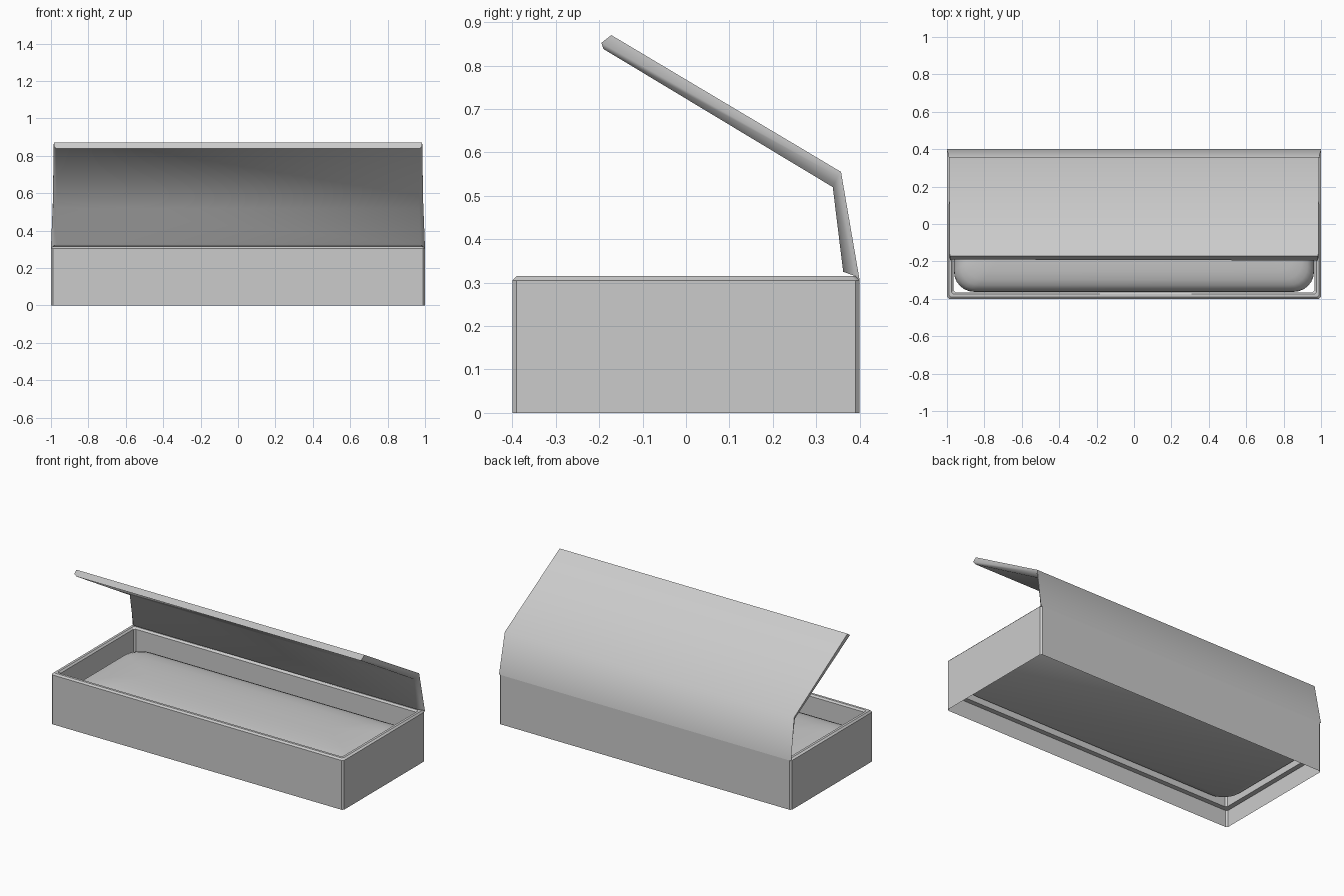
import bpy, bmesh, math

if "Cube" in bpy.data.objects:
    bpy.data.objects.remove(bpy.data.objects["Cube"])

def finish(name, bm, angle=40):
    bmesh.ops.recalc_face_normals(bm, faces=bm.faces)
    me = bpy.data.meshes.new(name)
    bm.to_mesh(me)
    bm.free()
    ob = bpy.data.objects.new(name, me)
    bpy.context.collection.objects.link(ob)
    bpy.ops.object.select_all(action='DESELECT')
    ob.select_set(True)
    bpy.context.view_layer.objects.active = ob
    bpy.ops.object.shade_smooth_by_angle(angle=math.radians(angle))
    return ob

def rounded_rect(hx, hy, r, steps):
    # outline of a rectangle with rounded (or chamfered) corners
    pts = []
    for k, (sx, sy) in enumerate([(1, 1), (-1, 1), (-1, -1), (1, -1)]):
        for i in range(steps + 1):
            a = math.pi / 2 * (k + i / steps)
            pts.append((sx * (hx - r) + r * math.cos(a), sy * (hy - r) + r * math.sin(a)))
    return pts

def loft(bm, rings, closed=True):
    loops = [[bm.verts.new(p) for p in ring] for ring in rings]
    n = len(loops[0])
    for a, b in zip(loops, loops[1:]):
        for i in range(n):
            j = (i + 1) % n
            bm.faces.new((a[i], a[j], b[j], b[i]))
    return loops

# open box frame: thin walls with a chamfered rim, stepped inside
bm = bmesh.new()
frame = [(0, 0), (0, .305), (.01, .315), (.025, .315), (.035, .305), (.035, .10), (.005, .10)]
loft(bm, [[(x, y, z) for x, y in rounded_rect(1 - o, .4 - o, .01, 1)] for o, z in frame])
finish("box_frame", bm, 30)

# soft cushion: flat underside, rounded sides, gently wavy crown
bm = bmesh.new()
section = [(.015, .125), (.0, .145), (.003, .165), (.015, .19), (.035, .208), (.065, .222),
           (.11, .232), (.17, .238), (.25, .242), (.33, .243)]
rings = []
for o, z in section:
    r = max(.02, .11 - o * .25)
    ring = []
    for x, y in rounded_rect(.963 - o, .363 - o, min(r, .363 - o), 6):
        ring.append((x, y, z))
    rings.append(ring)
loops = loft(bm, rings)
bm.faces.new(loops[0])
bm.faces.new(loops[-1])
finish("cushion", bm, 50)

# raised lid: back upright and sloping top, with chamfered inner border
bm = bmesh.new()
outer = [(1.0, .40, .305), (.99, .357, .555), (.985, -.172, .87)]
middle = [(.99, .39, .315), (.99, .350, .545), (.985, -.195, .852)]
inner = [(.97, .362, .325), (.97, .338, .52), (.972, -.19, .838)]
rings = []
for o, m, i in zip(outer, middle, inner):
    half = [o, m, i]
    rings.append(half + [(-x, y, z) for x, y, z in reversed(half)])
loops = loft(bm, rings)
bm.faces.new(loops[0])
bm.faces.new(loops[-1])
finish("lid", bm, 60)
